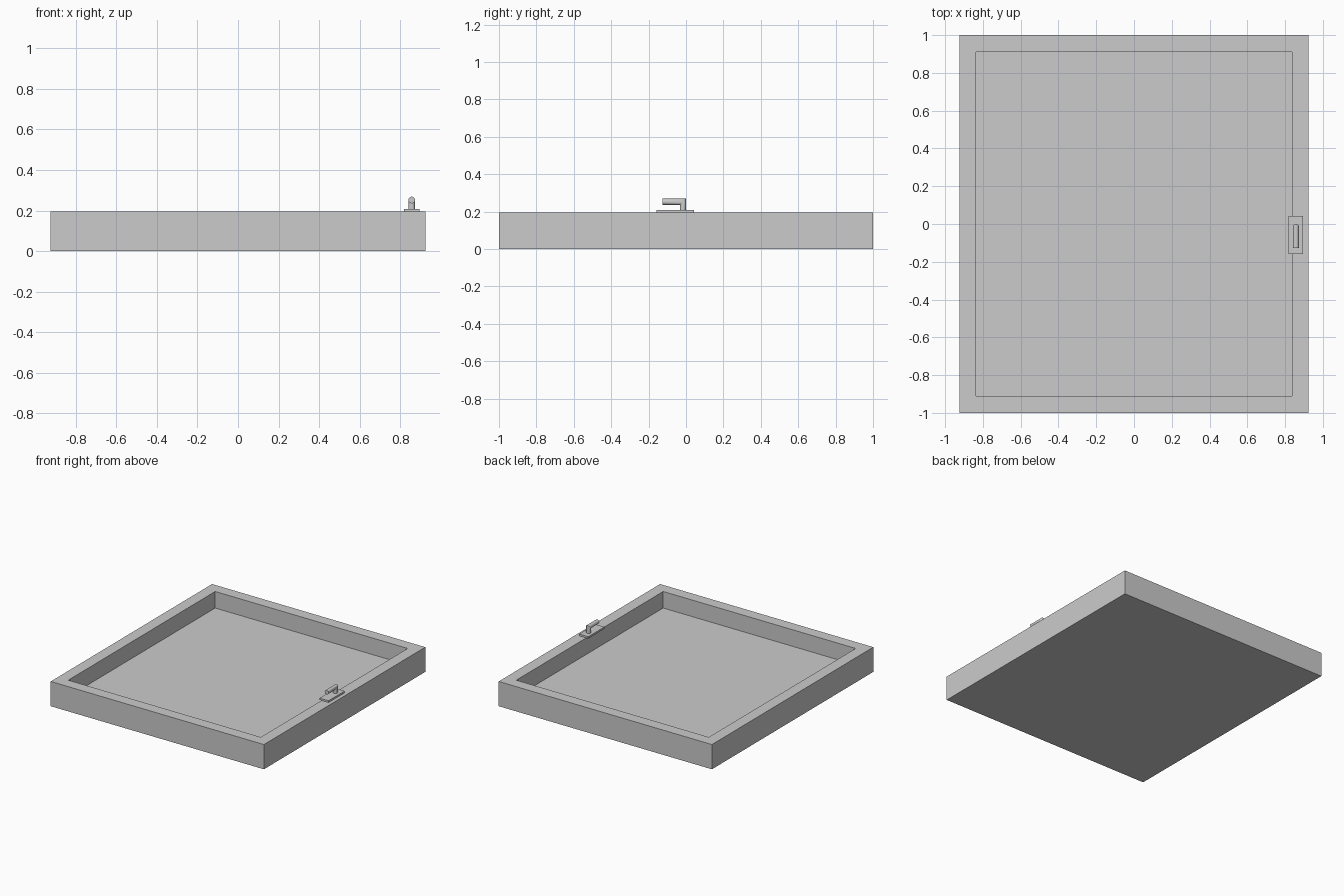
import bpy, bmesh, math
from mathutils import Vector

if "Cube" in bpy.data.objects:
    bpy.data.objects.remove(bpy.data.objects["Cube"])


def finish(name, bm, smooth=False):
    bmesh.ops.recalc_face_normals(bm, faces=bm.faces)
    me = bpy.data.meshes.new(name)
    bm.to_mesh(me)
    bm.free()
    ob = bpy.data.objects.new(name, me)
    bpy.context.collection.objects.link(ob)
    if smooth:
        bpy.ops.object.select_all(action='DESELECT')
        ob.select_set(True)
        bpy.context.view_layer.objects.active = ob
        bpy.ops.object.shade_smooth_by_angle(angle=math.radians(35))
    return ob


def box(bm, lo, hi):
    verts = bmesh.ops.create_cube(bm, size=1)['verts']
    lo, hi = Vector(lo), Vector(hi)
    for v in verts:
        v.co = (lo + hi) / 2 + v.co * (hi - lo)
    return verts


# Tray-shaped frame: inset the top face and push it down
W, L, H = 0.925, 1.0, 0.194
RIM, DEPTH = 0.127, 0.13
bm = bmesh.new()
box(bm, (-W, -L, 0), (W, L, H))
top = max(bm.faces, key=lambda f: f.calc_center_median().z)
bmesh.ops.inset_region(bm, faces=[top], thickness=RIM)
walls = bmesh.ops.extrude_face_region(bm, geom=[top])
bmesh.ops.translate(bm, vec=(0, 0, -DEPTH),
                    verts=[v for v in walls['geom'] if isinstance(v, bmesh.types.BMVert)])
bmesh.ops.delete(bm, geom=[top], context='FACES_ONLY')
finish("frame_panel", bm)

# Handle backplate on the right rim
HX = 0.857
bm = bmesh.new()
box(bm, (HX - 0.039, -0.158, H), (HX + 0.039, 0.043, H + 0.014))
finish("handle_plate", bm)

# L-shaped lever: round section swept up, mitred at the elbow, then along -y
R, N = 0.0165, 24
yc, zc, tip = -0.0165, 0.252, -0.126
bm = bmesh.new()
rings = []
for station in range(3):
    ring = []
    for i in range(N):
        a = 2 * math.pi * i / N
        dx, d = R * math.cos(a), R * math.sin(a)
        co = [(HX + dx, yc + d, H + 0.014),
              (HX + dx, yc + d, zc + d),
              (HX + dx, tip, zc + d)][station]
        ring.append(bm.verts.new(co))
    rings.append(ring)
for a, b in zip(rings, rings[1:]):
    for i in range(N):
        j = (i + 1) % N
        bm.faces.new((a[i], a[j], b[j], b[i]))
bm.faces.new(rings[0])
bm.faces.new(rings[-1])
finish("handle_lever", bm, smooth=True)
